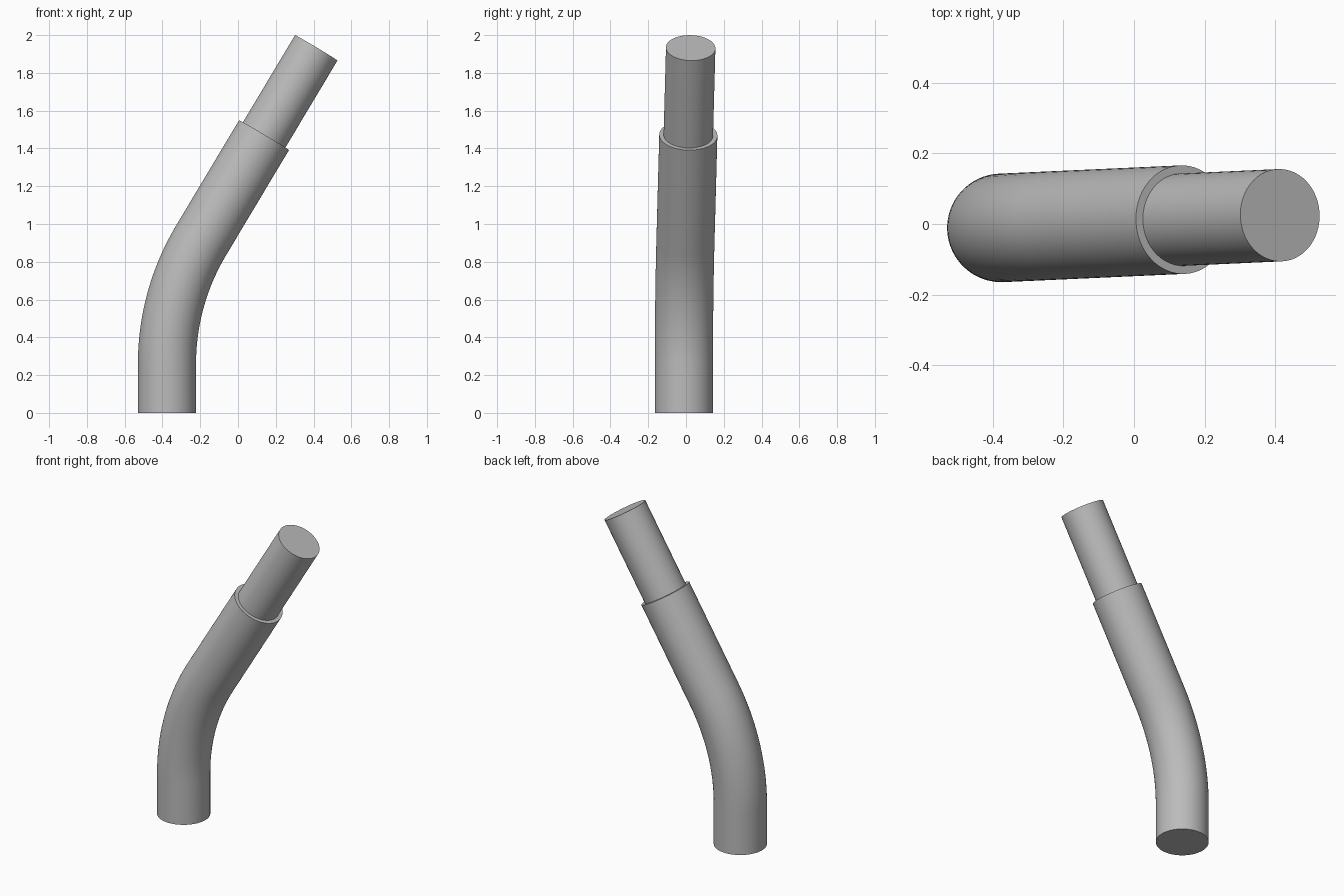
import bpy, bmesh, math
from mathutils import Vector, Matrix

if "Cube" in bpy.data.objects:
    bpy.data.objects.remove(bpy.data.objects["Cube"])

SIDES = 64
BEND = math.radians(30.9)      # lean of the upper part
HEADING = math.radians(2.6)    # small turn about the vertical
BASE = Vector((-0.376, -0.011, 0))
SLEEVE_R, SPIGOT_R = 0.154, 0.131
BEND_START, BEND_R = 0.26, 1.27
STEPS = 24

grey = bpy.data.materials.new("grey")
grey.use_nodes = True
colour = (0.5, 0.5, 0.5, 1)
grey.diffuse_color = colour
grey.node_tree.nodes["Principled BSDF"].inputs["Base Color"].default_value = colour

# Centre line stations: position, lean and radius
stations = [(Vector((0, 0, 0)), 0, SLEEVE_R)]
for i in range(STEPS + 1):
    a = BEND * i / STEPS
    p = Vector((BEND_R * (1 - math.cos(a)), 0, BEND_START + BEND_R * math.sin(a)))
    stations.append((p, a, SLEEVE_R))
along = Vector((math.sin(BEND), 0, math.cos(BEND)))
shoulder = stations[-1][0] + along * 0.65
stations += [(shoulder, BEND, SLEEVE_R), (shoulder, BEND, SPIGOT_R),
             (shoulder + along * 0.539, BEND, SPIGOT_R)]

# Loft round sections through the stations: bent sleeve, shoulder, spigot
bm = bmesh.new()
rings = []
for p, lean, r in stations:
    place = (Matrix.Translation(BASE) @ Matrix.Rotation(HEADING, 4, 'Z')
             @ Matrix.Translation(p) @ Matrix.Rotation(lean, 4, 'Y'))
    rings.append(bmesh.ops.create_circle(bm, segments=SIDES, radius=r, matrix=place)["verts"])
for low, high in zip(rings, rings[1:]):
    for i in range(SIDES):
        j = (i + 1) % SIDES
        bm.faces.new((low[i], low[j], high[j], high[i]))
# End caps
bm.faces.new(rings[0])
bm.faces.new(rings[-1])
bmesh.ops.recalc_face_normals(bm, faces=bm.faces)

mesh = bpy.data.meshes.new("bent_pipe")
bm.to_mesh(mesh)
bm.free()
mesh.materials.append(grey)
pipe = bpy.data.objects.new("bent_pipe", mesh)
bpy.context.collection.objects.link(pipe)

# Smooth sides with sharp rims
bpy.ops.object.select_all(action='DESELECT')
pipe.select_set(True)
bpy.context.view_layer.objects.active = pipe
bpy.ops.object.shade_smooth_by_angle(angle=math.radians(40))
